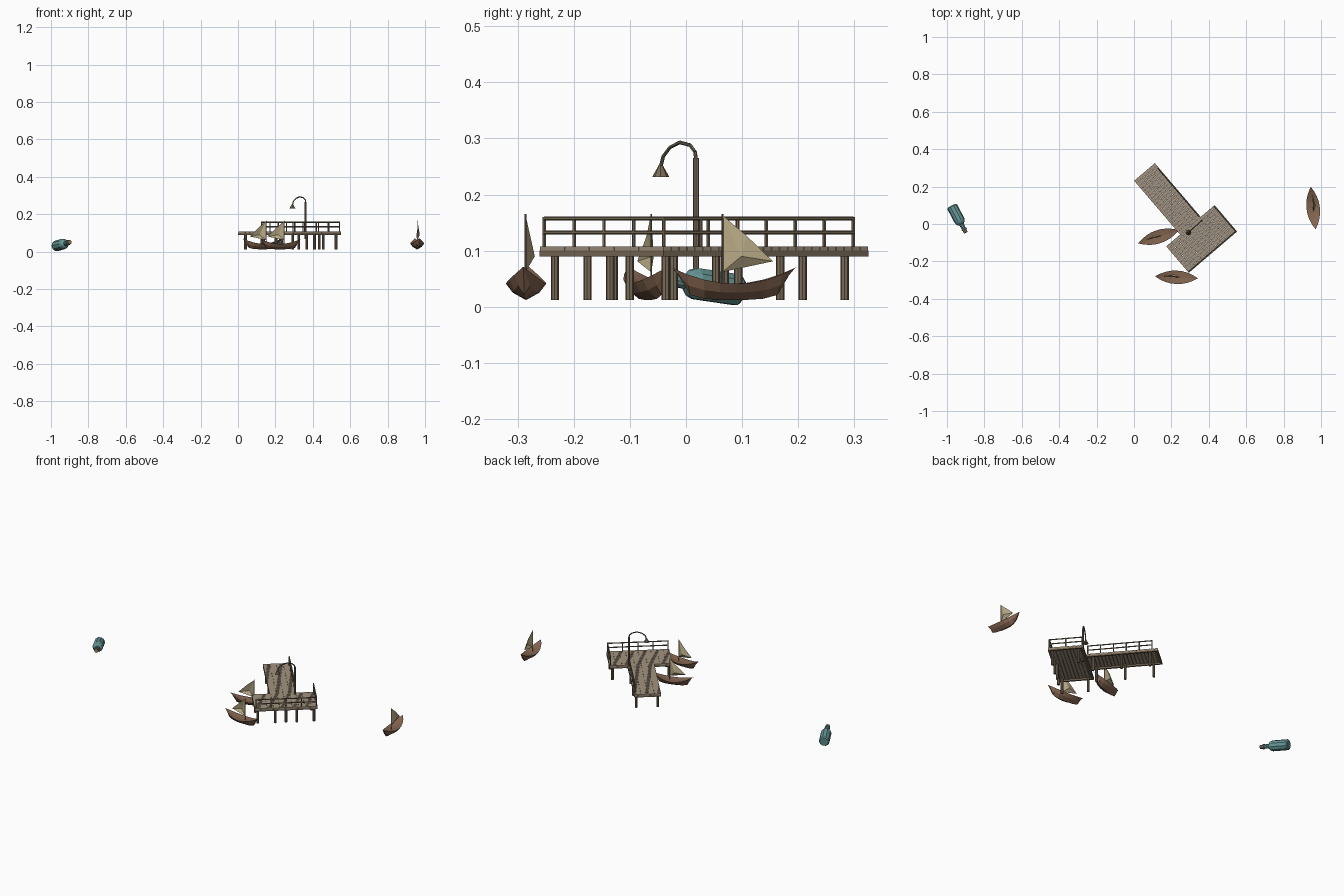
import bpy, bmesh, math
from mathutils import Matrix, Vector

if "Cube" in bpy.data.objects:
    bpy.data.objects.remove(bpy.data.objects["Cube"])

DOCK = Matrix.Translation((0.362, -0.08, 0)) @ Matrix.Rotation(math.radians(40.5), 4, 'Z')


def mat(name, c):
    m = bpy.data.materials.new(name)
    m.diffuse_color = (*c, 1)
    m.use_nodes = True
    m.node_tree.nodes["Principled BSDF"].inputs["Base Color"].default_value = m.diffuse_color
    return m


WOOD = mat("post_wood", (0.20, 0.15, 0.10))
DECK = mat("deck_wood", (0.36, 0.29, 0.21))
HULL = mat("hull_wood", (0.23, 0.13, 0.08))
SAIL = mat("sail_cloth", (0.48, 0.40, 0.24))
METAL = mat("lamp_metal", (0.13, 0.12, 0.09))
GLASS = mat("bottle_glass", (0.13, 0.30, 0.30))
CORK = mat("cork", (0.33, 0.20, 0.10))


def finish(name, bm, material, M=Matrix()):
    bmesh.ops.recalc_face_normals(bm, faces=bm.faces)
    me = bpy.data.meshes.new(name)
    bm.to_mesh(me)
    bm.free()
    me.materials.append(material)
    ob = bpy.data.objects.new(name, me)
    ob.matrix_world = M
    bpy.context.collection.objects.link(ob)
    return ob


def box(bm, x0, x1, y0, y1, z0, z1):
    T = Matrix.Translation(((x0 + x1) / 2, (y0 + y1) / 2, (z0 + z1) / 2))
    bmesh.ops.create_cube(bm, size=1, matrix=T @ Matrix.Diagonal((x1 - x0, y1 - y0, z1 - z0, 1)))


def rod(bm, p, q, r, n=8, r2=None):
    p, q = Vector(p), Vector(q)
    d = q - p
    M = Matrix.Translation((p + q) / 2) @ d.to_track_quat('Z', 'Y').to_matrix().to_4x4()
    bmesh.ops.create_cone(bm, cap_ends=True, segments=n, radius1=r,
                          radius2=r if r2 is None else r2, depth=d.length, matrix=M)


# deck planks: staggered rows across the T
def planks(bm, hw, y0, y1, rows, cuts):
    step = (y1 - y0) / rows
    for i in range(rows):
        length = 2 * hw / cuts
        shift = length / 2 if i % 2 else 0
        edges = [-hw] + [-hw + k * length + shift for k in range(cuts + 1)
                         if -hw + 0.001 < -hw + k * length + shift < hw - 0.001] + [hw]
        for a, b in zip(edges, edges[1:]):
            box(bm, a + 0.0006, b - 0.0006, y0 + i * step + 0.0008, y0 + (i + 1) * step - 0.0008, 0.099, 0.107)


bm = bmesh.new()
planks(bm, 0.17, -0.093, 0.093, 10, 5)
planks(bm, 0.0725, 0.093, 0.471, 20, 2)
finish("deck_planks", bm, DECK, DOCK)

# rim beams and stringers under the planks
bm = bmesh.new()
for y in (-0.093, 0.083):
    box(bm, -0.17, 0.17, y, y + 0.01, 0.09, 0.1)
for x in (-0.17, 0.16):
    box(bm, x, x + 0.01, -0.083, 0.083, 0.09, 0.1)
for x in (-0.0725, 0.0625):
    box(bm, x, x + 0.01, 0.093, 0.471, 0.09, 0.1)
box(bm, -0.0625, 0.0625, 0.461, 0.471, 0.09, 0.1)
finish("deck_frame", bm, WOOD, DOCK)

# piles
bm = bmesh.new()
piles = [(s * 0.058, b) for s in (-1, 1) for b in (0.428, 0.277, 0.126, -0.076)]
piles += [(s * 0.152, b) for s in (-1, 1) for b in (-0.072, 0.066)] + [(0, -0.072)]
for a, b in piles:
    rod(bm, (a, b, 0.012), (a, b, 0.099), 0.0075)
finish("dock_piles", bm, WOOD, DOCK)


# railings
def railing(name, p, q, count):
    bm = bmesh.new()
    p, q = Vector((*p, 0)), Vector((*q, 0))
    for i in range(count):
        c = p.lerp(q, i / (count - 1))
        rod(bm, c + Vector((0, 0, 0.1)), c + Vector((0, 0, 0.16)), 0.0032, 6)
    for z in (0.132, 0.157):
        up = Vector((0, 0, z))
        rod(bm, p + up, q + up, 0.0035, 6)
    finish(name, bm, WOOD, DOCK)


railing("sea_railing", (-0.164, -0.087), (0.164, -0.087), 5)
railing("end_railing", (0.164, -0.087), (0.164, 0.087), 3)
railing("walkway_railing", (0.067, 0.44), (0.067, 0.1), 6)

# lamp post, curved arm and conical shade
bm = bmesh.new()
base, tip = Vector((0.362, 0.018, 0)), Vector((0.291, -0.045, 0))
rod(bm, base + Vector((0, 0, 0.068)), base + Vector((0, 0, 0.265)), 0.0055)
finish("lamp_post", bm, WOOD)
bm = bmesh.new()
arm = [(0, 0.262), (0.03, 0.276), (0.17, 0.288), (0.46, 0.293), (0.74, 0.284), (0.93, 0.268), (1, 0.25)]
arm = [base.lerp(tip, t) + Vector((0, 0, z)) for t, z in arm]
for p, q in zip(arm, arm[1:]):
    rod(bm, p, q, 0.0033, 6)
finish("lamp_arm", bm, METAL)
bm = bmesh.new()
rod(bm, tip + Vector((0, 0, 0.231)), tip + Vector((0, 0, 0.255)), 0.0155, 8, 0.002)
finish("lamp_shade", bm, WOOD)


# sailing boats
def boat(name, x, y, deg):
    M = Matrix.Translation((x, y, 0)) @ Matrix.Rotation(math.radians(deg), 4, 'Z')
    bm = bmesh.new()
    rings = []
    for i in range(9):
        t = -1 + i / 4
        k = t * t
        w = 0.0355 * (1 - abs(t) ** 2.1) + 0.0004
        rim = 0.041 + 0.03 * k
        keel = 0.012 + 0.008 * k + 0.046 * k ** 4
        xr, xk = 0.114 * t, 0.105 * t
        mid = rim * 0.45 + keel * 0.55
        pts = [(xr, -w, rim), ((xr + xk) / 2, -w * 0.66, mid), (xk, 0, keel),
               ((xr + xk) / 2, w * 0.66, mid), (xr, w, rim), (xr, 0, rim - 0.1 * w)]
        rings.append([bm.verts.new(p) for p in pts])
    for r, s in zip(rings, rings[1:]):
        for j in range(6):
            n = (j + 1) % 6
            bm.faces.new((r[j], r[n], s[n], s[j]))
    for r in (rings[0], rings[-1]):
        bm.faces.new(r)
    finish(name + "_hull", bm, HULL, M)

    # mast and bellied sail
    bm = bmesh.new()
    rod(bm, (0.02, 0, 0.036), (0.02, 0, 0.165), 0.0016, 6)
    finish(name + "_mast", bm, WOOD, M)
    bm = bmesh.new()
    top, tack, clew, belly, leech = [bm.verts.new(p) for p in (
        (0.02, 0, 0.163), (0.02, 0, 0.062), (-0.07, 0.004, 0.081),
        (-0.012, 0.015, 0.09), (-0.022, 0.006, 0.127))]
    for f in ((top, tack, belly), (tack, clew, belly), (clew, leech, belly), (leech, top, belly)):
        bm.faces.new(f)
    ob = finish(name + "_sail", bm, SAIL, M)
    ob.modifiers.new("thickness", 'SOLIDIFY').thickness = 0.0012


boat("near_boat", 0.131, -0.068, 18)
boat("front_boat", 0.227, -0.285, -2.5)
boat("far_boat", 0.958, 0.085, -83.5)

# floating bottle with cork
base = Vector((-0.974, 0.096, 0.0295))
d = Vector((0.075, -0.142, 0.021)).normalized()
M = Matrix.Translation(base) @ d.to_track_quat('Z', 'Y').to_matrix().to_4x4()


def lathe(name, profile, material, n=10):
    bm = bmesh.new()
    rings = [[bm.verts.new((r * math.cos(2 * math.pi * k / n), r * math.sin(2 * math.pi * k / n), z))
              for k in range(n)] for r, z in profile]
    for a, b in zip(rings, rings[1:]):
        for k in range(n):
            bm.faces.new((a[k], a[(k + 1) % n], b[(k + 1) % n], b[k]))
    bm.faces.new(rings[0])
    bm.faces.new(rings[-1])
    finish(name, bm, material, M)


lathe("bottle", [(0.024, 0), (0.029, 0.006), (0.029, 0.09), (0.024, 0.103), (0.0125, 0.113),
                 (0.0115, 0.138), (0.0145, 0.139), (0.0145, 0.146)], GLASS)
lathe("bottle_cork", [(0.010, 0.14), (0.0115, 0.162)], CORK, 8)
